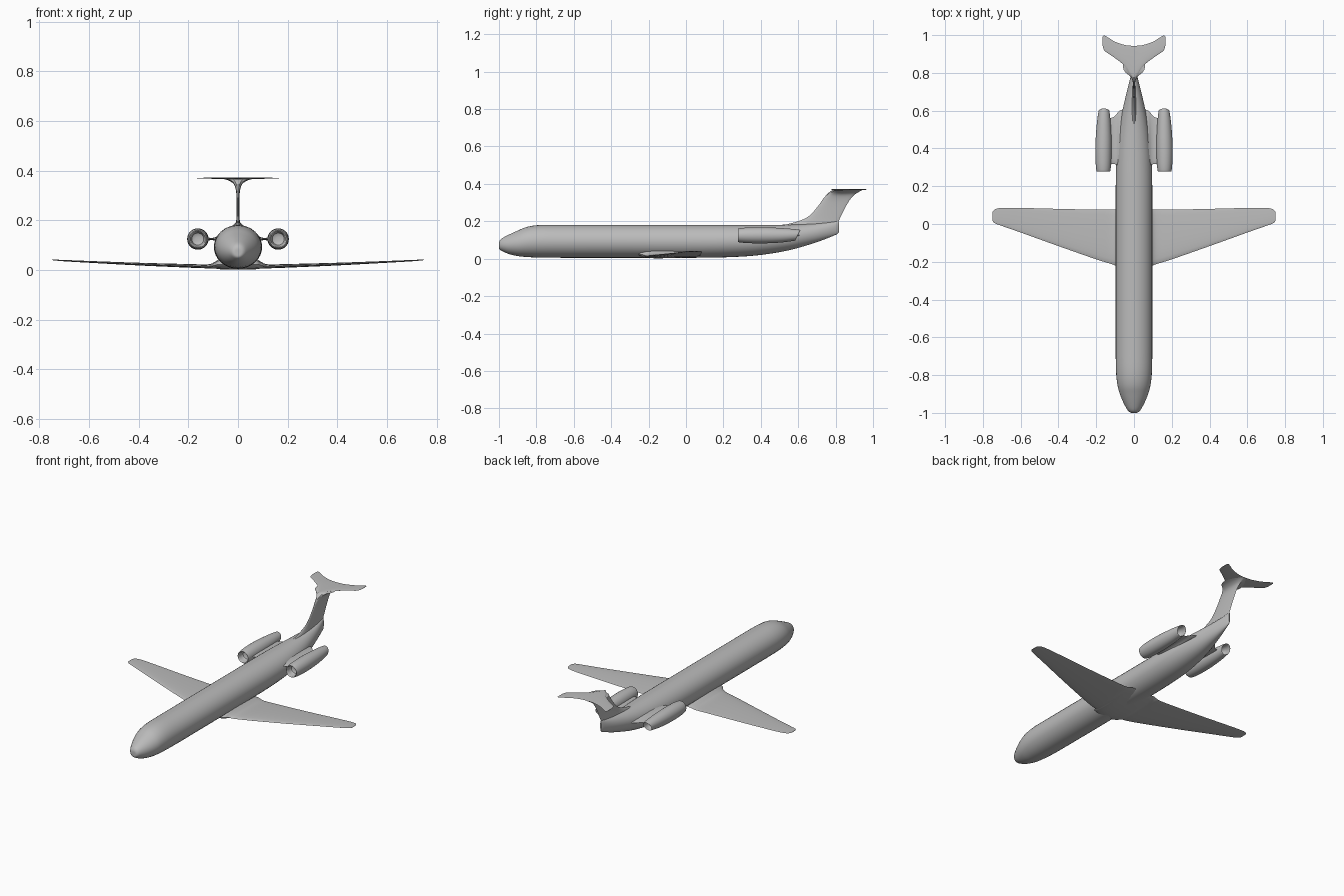
import bpy, math

if "Cube" in bpy.data.objects:
    bpy.data.objects.remove(bpy.data.objects["Cube"], do_unlink=True)

grey = bpy.data.materials.new("light_grey")
grey.use_nodes = True
grey.diffuse_color = (0.5, 0.5, 0.5, 1)
grey.node_tree.nodes["Principled BSDF"].inputs["Base Color"].default_value = (0.5, 0.5, 0.5, 1)


def smooth_rows(rows, steps=4):
    """Catmull-Rom interpolation through rows of section parameters."""
    out = []
    for i in range(len(rows) - 1):
        quad = rows[max(i - 1, 0)], rows[i], rows[i + 1], rows[min(i + 2, len(rows) - 1)]
        for s in range(steps):
            t = s / steps
            out.append([b + 0.5 * t * (c - a + t * (2 * a - 5 * b + 4 * c - d
                        + t * (3 * (b - c) + d - a))) for a, b, c, d in zip(*quad)])
    return out + [rows[-1]]


def loft(name, rings, caps=True, angle=40):
    """Skin closed rings of equal length."""
    n = len(rings[0])
    verts = [p for ring in rings for p in ring]
    faces = [(r * n + i, r * n + (i + 1) % n, (r + 1) * n + (i + 1) % n, (r + 1) * n + i)
             for r in range(len(rings) - 1) for i in range(n)]
    if caps:
        faces += [tuple(range(n))[::-1], tuple(range(len(verts) - n, len(verts)))]
    mesh = bpy.data.meshes.new(name)
    mesh.from_pydata(verts, [], faces)
    mesh.materials.append(grey)
    obj = bpy.data.objects.new(name, mesh)
    bpy.context.collection.objects.link(obj)
    bpy.ops.object.select_all(action="DESELECT")
    obj.select_set(True)
    bpy.context.view_layer.objects.active = obj
    bpy.ops.object.mode_set(mode="EDIT")
    bpy.ops.mesh.select_all(action="SELECT")
    bpy.ops.mesh.normals_make_consistent(inside=False)
    bpy.ops.object.mode_set(mode="OBJECT")
    bpy.ops.object.shade_smooth_by_angle(angle=math.radians(angle))
    return obj


def foil(front, back, n=20):
    """Closed section as (y, signed unit thickness): round nose, sharp tail."""
    pts = []
    for i in range(n):
        a = 2 * math.pi * i / n
        u = (1 - math.cos(a)) / 2
        pts.append((front + u * (back - front), math.sin(a) * (1.2 - 0.7 * u)))
    return pts


def mirrored(name, rings):
    """Right and left copies of a part built on +x."""
    loft("left_" + name, rings)
    loft("right_" + name, [[(-x, y, z) for x, y, z in r] for r in rings])


# Fuselage: y, half width, bottom, top
body = smooth_rows([
    (-1.0, .006, .064, .076), (-.998, .02, .052, .092), (-.985, .034, .042, .108),
    (-.95, .054, .026, .127), (-.9, .075, .014, .15), (-.85, .088, .009, .17),
    (-.78, .095, .006, .18), (-.65, .097, .005, .181), (-.3, .097, .005, .181),
    (.05, .097, .005, .181), (.25, .096, .009, .181), (.4, .09, .02, .181),
    (.55, .071, .045, .182), (.68, .043, .082, .187), (.76, .023, .111, .194),
    (.805, .01, .13, .2), (.817, .004, .14, .2)])
loft("fuselage", [[(w * math.cos(a), y, (lo + hi) / 2 + (hi - lo) / 2 * math.sin(a))
                   for a in [math.tau * k / 32 for k in range(32)]]
                  for y, w, lo, hi in body])

# Wings: x, leading edge, trailing edge, mid height, half thickness
wing = smooth_rows([
    (0, -.27, .08, .02, .02), (.07, -.25, .08, .023, .022), (.092, -.225, .078, .02, .015),
    (.12, -.212, .076, .015, .009), (.2, -.187, .076, .017, .008), (.4, -.117, .08, .024, .006),
    (.6, -.045, .085, .033, .004), (.7, -.01, .085, .038, .003), (.735, .003, .078, .04, .002),
    (.75, .018, .062, .041, .001)])
mirrored("wing", [[(x, y, z + t * h) for y, t in foil(a, b)] for x, a, b, z, h in wing])

# Tail fin, flaring out at the top: z, leading edge, trailing edge, half thickness
fin = smooth_rows([
    (.165, .46, .812, .016), (.18, .52, .812, .012), (.2, .6, .816, .008),
    (.23, .66, .83, .006), (.28, .705, .855, .006), (.32, .733, .88, .009),
    (.345, .755, .905, .018), (.36, .772, .93, .04), (.367, .785, .942, .065)])
loft("tail_fin", [[(t * h, y, z) for y, t in foil(a, b)] for z, a, b, h in fin])

# Tailplane: x, leading edge, trailing edge, half thickness
tail = smooth_rows([
    (0, .77, .943, .003), (.02, .795, .944, .003), (.05, .838, .948, .003),
    (.1, .878, .965, .0025), (.14, .905, .989, .002), (.158, .92, .998, .0015),
    (.166, .945, .993, .001)])
mirrored("tailplane", [[(x, y, .37 + t * h) for y, t in foil(a, b)] for x, a, b, h in tail])

# Engine pods with hollow ends: y, radius, centre x, and a slanted exhaust cut
pod = [(.32, .002, .162), (.315, .024, .162), (.285, .03, .162), (.279, .034, .162),
       (.284, .037, .162), (.32, .041, .162), (.38, .043, .162), (.45, .042, .161),
       (.53, .037, .16), (.59, .03, .159), (.594, .027, .159), (.56, .024, .159),
       (.54, .002, .159)]
pod_rings = []
for y, r, cx in smooth_rows(pod, 3):
    slant = .5 * max(0, min(1, (y - .5) / .08))
    pod_rings.append([(cx + r * math.cos(a), y + slant * r * math.sin(a), .125 + r * math.sin(a))
                      for a in [math.tau * k / 28 for k in range(28)]])
mirrored("engine_pod", pod_rings)

# Engine pylons, filleted at both ends: x, leading edge, trailing edge, half thickness
pylon = smooth_rows([
    (.05, .3, .61, .022), (.075, .305, .6, .018), (.09, .312, .585, .009),
    (.105, .318, .568, .005), (.12, .316, .562, .007), (.135, .31, .56, .014)])
mirrored("engine_pylon", [[(x, y, .125 + t * h) for y, t in foil(a, b)] for x, a, b, h in pylon])
